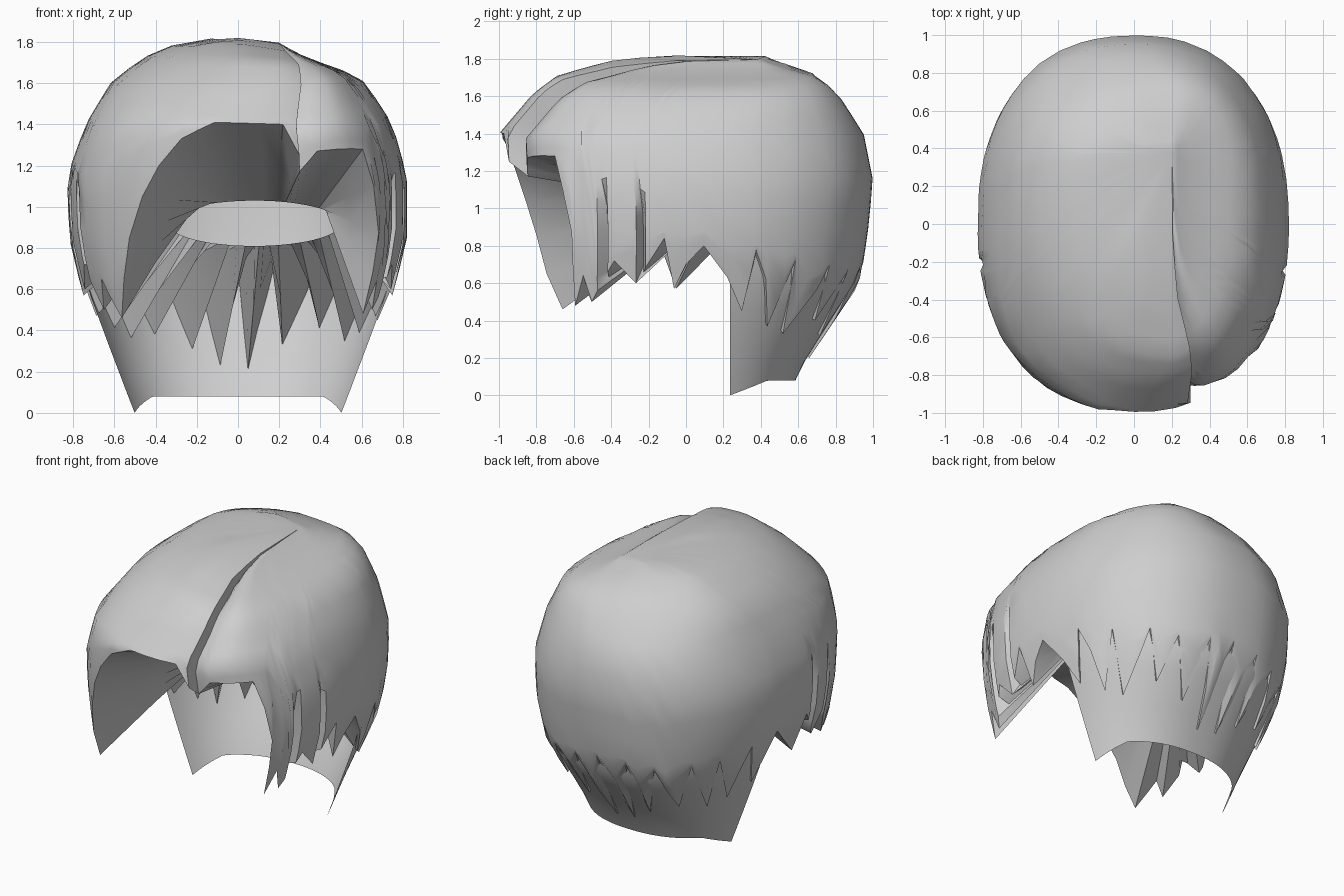
import bpy, bmesh, math
from mathutils import Vector

if "Cube" in bpy.data.objects:
    bpy.data.objects.remove(bpy.data.objects["Cube"])

mat = bpy.data.materials.new("plain grey")
mat.diffuse_color = (0.62, 0.62, 0.62, 1)
mat.use_nodes = True
mat.node_tree.nodes["Principled BSDF"].inputs["Base Color"].default_value = mat.diffuse_color

# Horizontal sections: z, left, right, front, back, centre x, centre y
SECTIONS = [
    (1.83, 0.00, 0.20, 0.00, 0.40, 0.20, 0.38),
    (1.80, 0.28, 0.27, 0.40, 0.47, 0.20, 0.30),
    (1.72, 0.47, 0.45, 0.69, 0.70, 0.20, 0.25),
    (1.60, 0.62, 0.62, 0.83, 0.82, 0.12, 0.15),
    (1.40, 0.74, 0.75, 1.00, 0.95, 0, 0),
    (1.15, 0.83, 0.82, 0.99, 1.00, 0, 0),
    (0.85, 0.82, 0.82, 0.97, 0.97, 0, 0),
    (0.60, 0.76, 0.76, 0.98, 0.93, 0, 0),
    (0.20, 0.62, 0.62, 0.95, 0.66, 0, 0),
    (0.00, 0.55, 0.55, 0.90, 0.56, 0, 0)]
POWER = .87

# Hem height by angle, 0 = front, 90 = right; lock tips and notches
HEM = [
    (-180, .7), (-174, .22), (-168, .7), (-163, .3), (-155, .68), (-146, .37),
    (-138, .7), (-131, .35), (-125, .72), (-120, .4), (-110, .76), (-107, .47),
    (-98, .8), (-88, .57), (-84, .8), (-77, .6), (-70, .72), (-62, .5),
    (-57, .65), (-50, .46), (-43, .65), (-37, .85), (-31, 1.05), (-25, 1.2),
    (-18, 1.33), (-7, 1.41), (14, 1.4), (19, 1.25), (21, 1.2),
    (28, 1.29), (48, 1.28), (51, 1.1), (54, .87), (54.8, .68), (55.5, .48),
    (59, .64), (62, .5), (70, .72), (77, .6), (85, .84), (87.5, .57), (90, .7),
    (94, .8), (101, .63), (108, .45), (110, .77), (121, .37), (125, .72),
    (131, .33), (142, .7), (148, .4), (155, .66), (164, .32), (170, .68),
    (177, .2), (180, .7)]
SLITS = (-80, -69, 66, 78)


def section(z):
    for a, b in zip(SECTIONS, SECTIONS[1:]):
        if z >= b[0]:
            t = (a[0] - z) / (a[0] - b[0])
            return [u + (v - u) * t for u, v in zip(a, b)]
    return SECTIONS[-1]


def hem(p):
    for (a, za), (b, zb) in zip(HEM, HEM[1:]):
        if p <= b:
            return za + (zb - za) * (p - a) / (b - a)
    return HEM[-1][1]


def surface(p, z, shrink=1.0):
    """Point on the rounded head form at angle p and height z."""
    _, left, right, front, back, cx, cy = section(z)
    s, c = math.sin(math.radians(p)), math.cos(math.radians(p))
    wx = (right - cx) * abs(s) ** POWER if s > 0 else -(left + cx) * abs(s) ** POWER
    wy = -(front + cy) * abs(c) ** POWER if c > 0 else (back - cy) * abs(c) ** POWER
    return Vector(((cx + wx) * shrink, (cy + wy) * shrink, z))


def tilt(co):
    """Lower the crown a little towards the right."""
    co.z -= .17 * max(0, co.x) * max(0, min(1, (co.z - 1.65) / .15))
    return co


def hair_point(p, z):
    """Head form with the parting step and side slits pressed in."""
    co = tilt(surface(p, z))
    d = 0
    if 20 <= p < 46:
        d = .10 * ((46 - p) / 25) ** 2 * min(1, (1.83 - z) / .04)
    if any(abs(p - s) < .1 for s in SLITS):
        d = .07 * max(0, min(1, (1.17 - z) / .2))
    return co - (co - Vector((0, 0, .9))).normalized() * d


def finish(name, bm):
    bmesh.ops.recalc_face_normals(bm, faces=bm.faces)
    me = bpy.data.meshes.new(name)
    bm.to_mesh(me)
    bm.free()
    me.materials.append(mat)
    ob = bpy.data.objects.new(name, me)
    bpy.context.collection.objects.link(ob)
    bpy.ops.object.select_all(action='DESELECT')
    ob.select_set(True)
    bpy.context.view_layer.objects.active = ob
    bpy.ops.object.shade_smooth_by_angle(angle=math.radians(42))
    return ob


# Column angles: every tip and notch, the slits, and regular fill
angles = [p for p, _ in HEM[:-1]]
for p in SLITS:
    angles += [q for q in (p - 1.8, p, p + 1.8)
               if all(abs(q - a) > .5 for a in angles)]
angles += [p for p in range(-180, 180, 6) if all(abs(p - a) > 2.2 for a in angles)]
angles.sort()

# Hair: outer shell to jagged hem, then underside running in to an opening
bm = bmesh.new()
pole = bm.verts.new(tilt(Vector((.2, .38, 1.83))))
columns = []
for p in angles:
    h = hem(p)
    near = [hem((p + d + 180) % 360 - 180) for d in range(-9, 10, 3)]
    top = max(near + [h]) + .04
    zs = [1.83 - (1.83 - top) * (i / 12) ** 1.7 for i in range(1, 13)]
    zs += [top + (h - top) * i / 3 for i in range(1, 4)]
    pts = [hair_point(p, z) for z in zs]
    r = math.radians(p)
    ring = Vector((.08 + .42 * math.sin(r), .12 - .08 * math.cos(r),
                   .92 + .11 * math.cos(r)))
    pts += [pts[-1].lerp(ring, .5), ring]
    columns.append([bm.verts.new(c) for c in pts])
for a, b in zip(columns, columns[1:] + columns[:1]):
    bm.faces.new((pole, a[0], b[0]))
    for i in range(len(a) - 1):
        bm.faces.new((a[i], a[i + 1], b[i + 1], b[i]))
finish("hair_shell", bm)

# Nape lining: thin sheet hanging below the back locks
bm = bmesh.new()
rows = []
N = 46
for k in range(11):
    row = []
    for j in range(N + 1):
        u = abs(j / N * 2 - 1)
        low = .08 * min(1, (1 - u) / .36)
        z = low + (1.1 - low) * k / 10
        start = 90 + math.degrees(math.asin((.24 / section(z)[4]) ** (1 / POWER)))
        row.append(bm.verts.new(surface(start + (360 - 2 * start) * j / N, z, .975)))
    rows.append(row)
for a, b in zip(rows, rows[1:]):
    for j in range(N):
        bm.faces.new((a[j], a[j + 1], b[j + 1], b[j]))
finish("nape_lining", bm)
